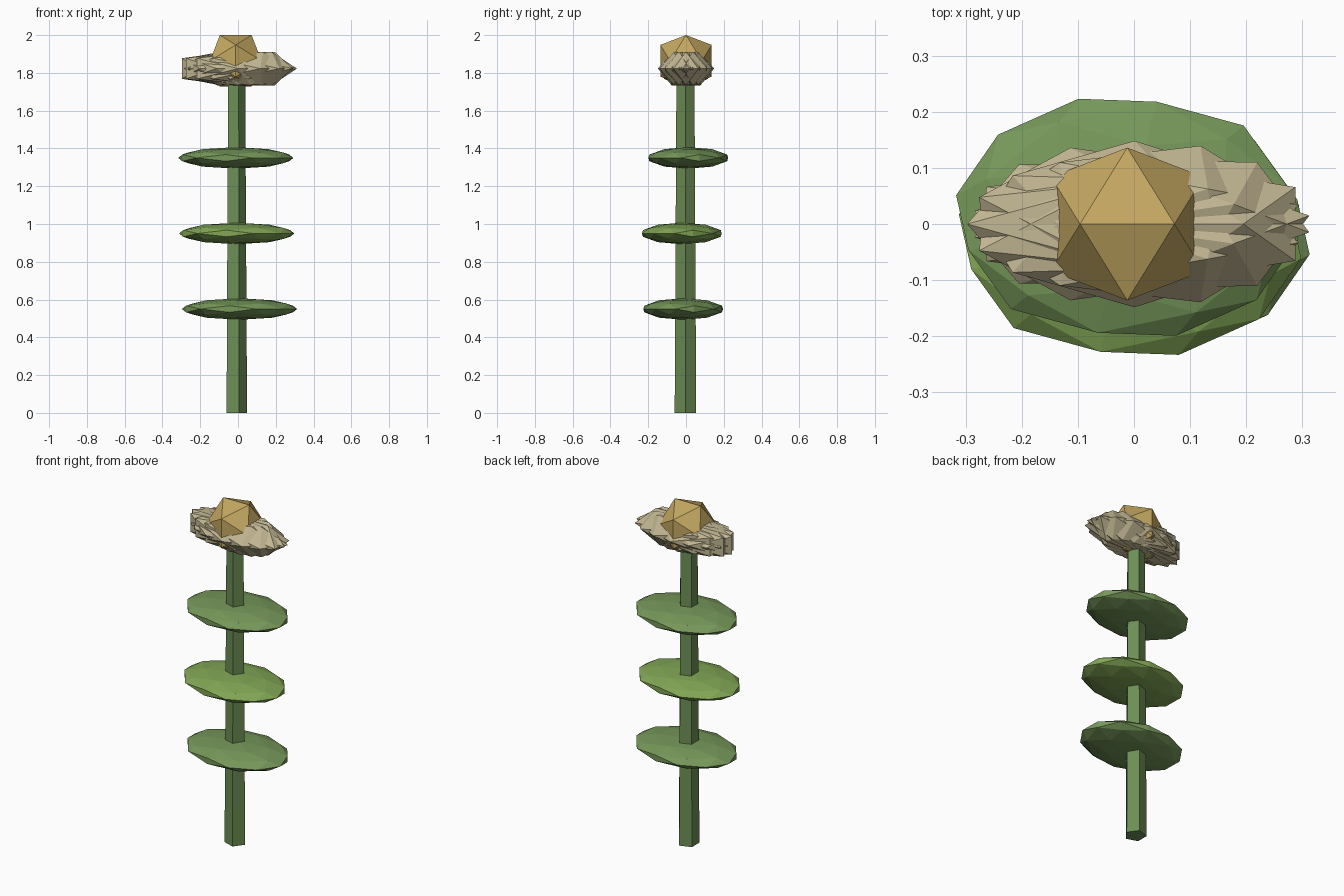
import bpy, bmesh, math
from mathutils import Matrix, Vector

if "Cube" in bpy.data.objects:
    bpy.data.objects.remove(bpy.data.objects["Cube"])

PHI = (1 + math.sqrt(5)) / 2


def material(name, rgb):
    m = bpy.data.materials.new(name)
    m.diffuse_color = (*rgb, 1)
    m.use_nodes = True
    m.node_tree.nodes["Principled BSDF"].inputs["Base Color"].default_value = m.diffuse_color
    return m


def add_icosphere(bm, matrix, detail=0):
    """Unit icosahedron with an edge on top, optionally subdivided, then transformed."""
    part = bmesh.new()
    for s in (-1, 1):
        for t in (-PHI, PHI):
            for p in ((s, 0, t), (0, t, s), (t, s, 0)):
                part.verts.new(Vector(p).normalized())
    bmesh.ops.convex_hull(part, input=part.verts[:])
    if detail:
        bmesh.ops.subdivide_edges(part, edges=part.edges[:], cuts=1, use_grid_fill=True)
        for v in part.verts:
            v.co.normalize()
    part.transform(matrix)
    bmesh.ops.recalc_face_normals(part, faces=part.faces[:])
    mesh = bpy.data.meshes.new("part")
    part.to_mesh(mesh)
    part.free()
    bm.from_mesh(mesh)
    bpy.data.meshes.remove(mesh)


def finish(name, bm, mat):
    mesh = bpy.data.meshes.new(name)
    bm.to_mesh(mesh)
    bm.free()
    mesh.materials.append(mat)
    ob = bpy.data.objects.new(name, mesh)
    bpy.context.collection.objects.link(ob)
    return ob


def placed(loc, size, turn=0):
    """Turn about z first, then stretch, then move."""
    return (Matrix.Translation(loc) @ Matrix.Diagonal((*size, 1))
            @ Matrix.Rotation(turn, 4, 'Z'))


stem_green = material("stem_green", (0.15, 0.27, 0.09))
leaf_green = material("leaf_green", (0.18, 0.31, 0.10))
light_green = material("light_green", (0.22, 0.38, 0.09))
cream = material("cream", (0.54, 0.47, 0.29))
gold = material("gold", (0.55, 0.39, 0.12))

# Tapered five-sided stem
bm = bmesh.new()
bmesh.ops.create_cone(bm, cap_ends=True, segments=5, radius1=0.06, radius2=0.05, depth=1.8,
                      matrix=Matrix.Translation((-0.012, -0.003, 0.9))
                      @ Matrix.Rotation(-math.pi / 2, 4, 'Z'))
finish("stem", bm, stem_green)

# Three flattened leaf pads
leaves = (("lower_leaf", 0.008, -0.015, 0.55, leaf_green),
          ("middle_leaf", -0.007, -0.022, 0.95, light_green),
          ("upper_leaf", -0.012, 0.012, 1.35, leaf_green))
for name, x, y, z, mat in leaves:
    bm = bmesh.new()
    add_icosphere(bm, placed((x, y, z), (0.31, 0.22, 0.057), math.radians(-42)), 1)
    finish(name, bm, mat)

# Spiky flower head: overlapping faceted petals set around a small ring
bm = bmesh.new()
COUNT = 10
for i in range(COUNT):
    a = 2 * math.pi * i / COUNT
    loc = (-0.005 + 0.05 * math.cos(a), 0.025 * math.sin(a), 1.823)
    add_icosphere(bm, placed(loc, (0.285, 0.125, 0.104), a / 2))
finish("petals", bm, cream)

# Faceted flower centre
bm = bmesh.new()
add_icosphere(bm, placed((-0.012, 0, 1.864), (0.16, 0.16, 0.16)))
finish("flower_centre", bm, gold)
